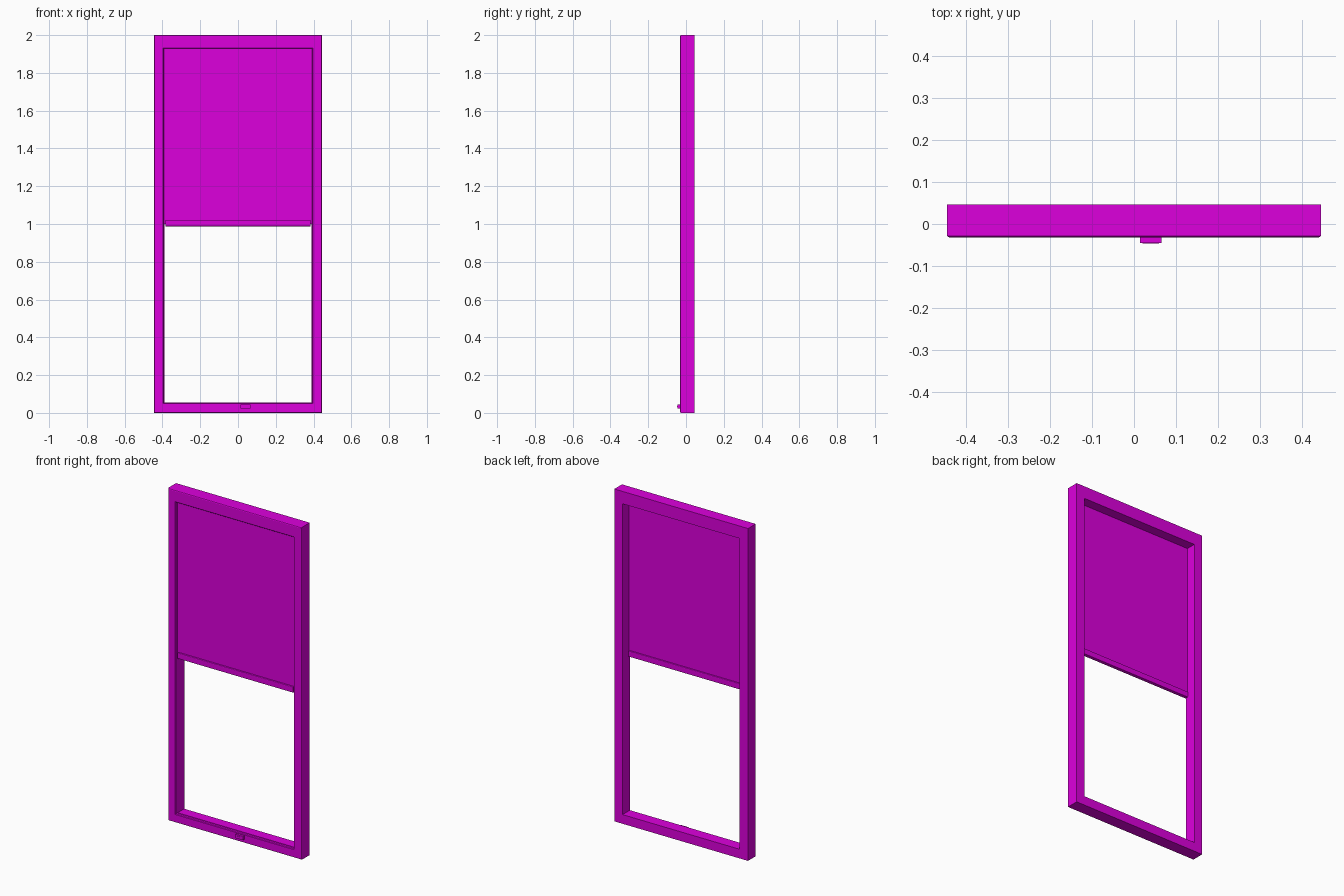
import bpy, bmesh

if "Cube" in bpy.data.objects:
    bpy.data.objects.remove(bpy.data.objects["Cube"])

def finish(name, bm):
    bmesh.ops.recalc_face_normals(bm, faces=bm.faces)
    me = bpy.data.meshes.new(name)
    bm.to_mesh(me)
    bm.free()
    ob = bpy.data.objects.new(name, me)
    bpy.context.collection.objects.link(ob)
    me.materials.append(mat)
    return ob

def box(name, x0, x1, y0, y1, z0, z1, bevel=0, segs=1):
    bm = bmesh.new()
    bmesh.ops.create_cube(bm, size=1)
    for v in bm.verts:
        v.co = ((x0 + x1) / 2 + v.co.x * (x1 - x0),
                (y0 + y1) / 2 + v.co.y * (y1 - y0),
                (z0 + z1) / 2 + v.co.z * (z1 - z0))
    if bevel:
        # round only the long edges running along x
        long = [e for e in bm.edges if abs(e.verts[0].co.x - e.verts[1].co.x) > 1e-4]
        bmesh.ops.bevel(bm, geom=long, offset=bevel, segments=segs, profile=0.5, affect='EDGES')
    return finish(name, bm)

mat = bpy.data.materials.new("magenta")
mat.diffuse_color = (0.72, 0.0, 0.72, 1)
mat.use_nodes = True
mat.node_tree.nodes["Principled BSDF"].inputs["Base Color"].default_value = mat.diffuse_color

OUTER = (0.445, 0.0, 2.0)       # half width, bottom, top
INNER = (0.39, 0.055, 1.925)
FRONT, BACK = -0.032, 0.046

# frame: mitred rings swept around the opening (base rectangle, inset, y)
rings = [(OUTER, 0, BACK), (OUTER, 0, FRONT + 0.006), (OUTER, 0.002, FRONT + 0.002),
         (OUTER, 0.006, FRONT),
         (INNER, -0.006, FRONT), (INNER, -0.003, FRONT + 0.003),
         (INNER, -0.003, FRONT + 0.016), (INNER, 0, FRONT + 0.016),
         (INNER, 0, BACK)]
bm = bmesh.new()
loops = []
for (hw, lo, hi), d, y in rings:
    w, b, t = hw - d, lo + d, hi - d
    loops.append([bm.verts.new(p) for p in ((-w, y, b), (w, y, b), (w, y, t), (-w, y, t))])
for a, b in zip(loops, loops[1:] + loops[:1]):
    for i in range(4):
        j = (i + 1) % 4
        bm.faces.new((a[i], a[j], b[j], b[i]))
finish("frame", bm)

# half lowered screen with its bottom bar
box("screen_panel", -0.39, 0.39, -0.016, -0.013, 1.0, 1.926)
box("screen_bottom_bar", -0.385, 0.385, -0.026, -0.004, 0.987, 1.022, 0.004, 2)

# latch on the lower rail
box("latch", 0.014, 0.065, -0.045, FRONT + 0.004, 0.022, 0.045)
box("latch_lip", 0.020, 0.059, -0.0465, -0.044, 0.030, 0.037)
